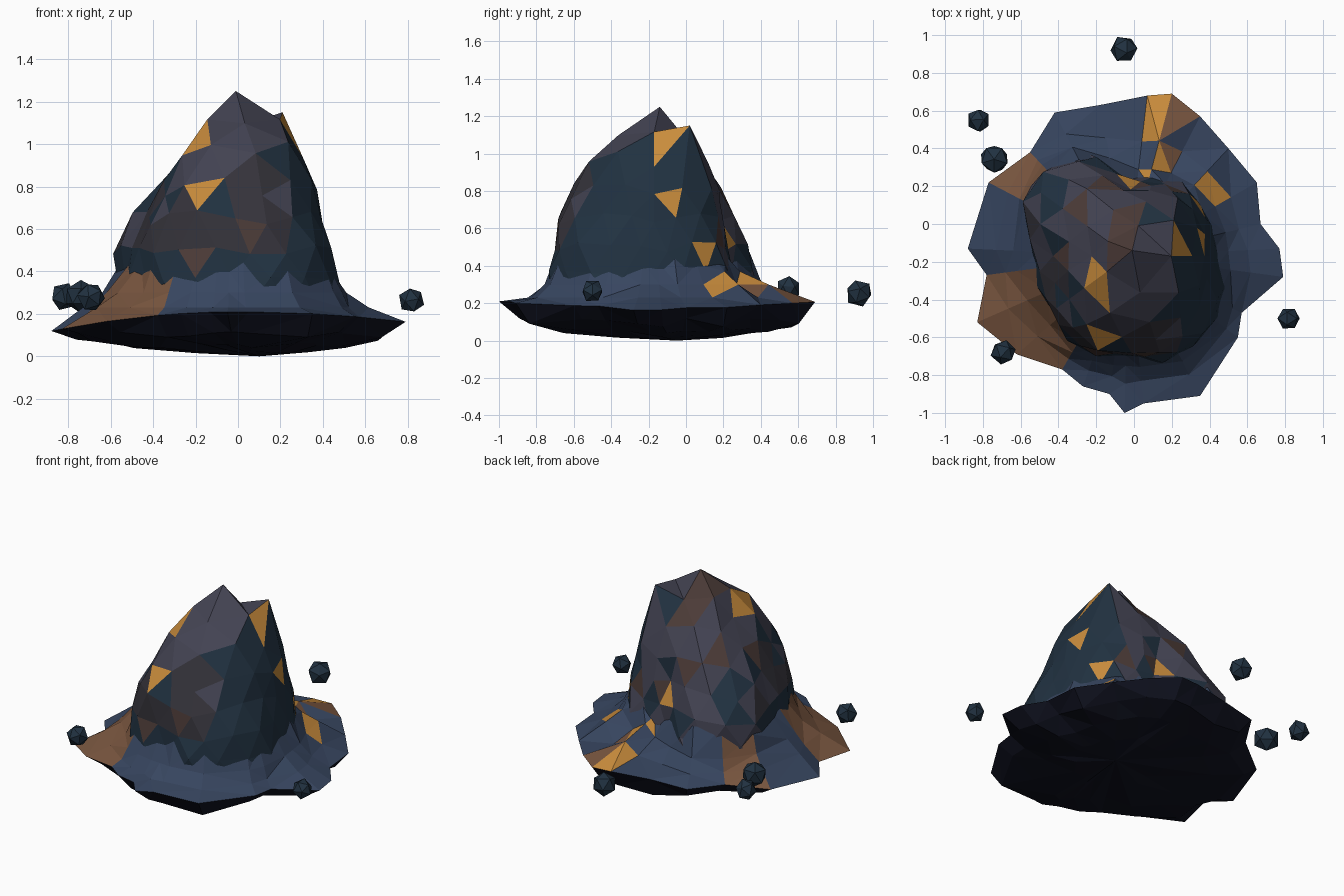
import bpy, bmesh, math, random
from mathutils import Vector, Matrix

if "Cube" in bpy.data.objects:
    bpy.data.objects.remove(bpy.data.objects["Cube"])

random.seed(11)
CX, CY = -0.03, -0.17


def material(name, rgb):
    m = bpy.data.materials.new(name)
    m.diffuse_color = (*rgb, 1)
    m.use_nodes = True
    m.node_tree.nodes["Principled BSDF"].inputs["Base Color"].default_value = m.diffuse_color
    return m


SLATE = material("slate", (.038, .060, .115))
TEAL = material("teal", (.015, .031, .052))
PURPLE = material("purple_grey", (.056, .056, .085))
DARK = material("charcoal", (.036, .034, .044))
BROWN = material("brown", (.070, .043, .038))
EARTH = material("earth", (.19, .092, .050))
GOLD = material("gold", (.58, .26, .045))
NIGHT = material("night", (.005, .006, .014))


def finish(bm, name, mats):
    me = bpy.data.meshes.new(name)
    bm.to_mesh(me)
    bm.free()
    for m in mats:
        me.materials.append(m)
    ob = bpy.data.objects.new(name, me)
    bpy.context.collection.objects.link(ob)
    return ob


def paint(bm, points, index):
    # colour the face closest to each point
    for p in points:
        f = min(bm.faces, key=lambda f: (f.calc_center_median() - Vector(p)).length)
        f.material_index = index


# rock wall radius: one row per height, one column per 30 degrees
LEVELS = [.30, .46, .67, .87, 1.06, 1.21]
RADII = [
    [.50, .50, .47, .42, .64, .63, .52, .50, .56, .55, .60, .56],
    [.46, .47, .45, .38, .61, .64, .48, .48, .54, .54, .58, .54],
    [.41, .43, .42, .35, .50, .56, .39, .43, .50, .52, .53, .46],
    [.37, .38, .38, .33, .41, .30, .27, .31, .42, .42, .43, .40],
    [.30, .33, .25, .19, .21, .18, .15, .18, .25, .25, .27, .28],
    [0] * 12,
]


def wall(az, t):
    # radius and height at azimuth az, t from 0 (foot) to 1 (top)
    a = (az / math.tau * 12) % 12
    i, fa = int(a) % 12, a - int(a)
    s = max(0, min(t, .9999)) * 5
    k, fs = int(s), s - int(s)
    ring = [RADII[j][i] * (1 - fa) + RADII[j][(i + 1) % 12] * fa for j in (k, k + 1)]
    return (ring[0] * (1 - fs) + ring[1] * fs,
            LEVELS[k] * (1 - fs) + LEVELS[k + 1] * fs)


# main rock: icosphere pulled onto the wall shape
bm = bmesh.new()
bmesh.ops.create_icosphere(bm, subdivisions=3, radius=1)
for v in list(bm.verts):
    if v.co.z < -.3:
        bm.verts.remove(v)
for v in bm.verts:
    el = math.degrees(math.asin(max(-1, min(1, v.co.z))))
    az = math.atan2(v.co.y, v.co.x)
    t = (el + 8) / 98
    r, z = wall(az, t)
    if t < 0:
        z = max(.18, .30 + t)
    r *= random.uniform(.97, 1.04)
    v.co = (CX + r * math.cos(az), CY + r * math.sin(az), z + random.uniform(-.02, .02))
for peak in ((-.01, -.14, 1.25), (.21, .02, 1.15)):
    v = min(bm.verts, key=lambda v: (v.co - Vector(peak)).length)
    v.co = peak
bm.normal_update()
for f in bm.faces:
    n, q = f.normal, random.random()
    m = f.calc_center_median()
    if q < .08:
        f.material_index = 3
    elif n.x > .5 or (m.z < .5 and n.y < 0) or q < .2:
        f.material_index = 0
    else:
        f.material_index = 1 if n.y > .1 or n.z > .45 else 2
paint(bm, [(-.24, -.30, 1.0), (-.19, -.36, 1.0), (-.17, -.58, .78), (.24, -.06, 1.1),
           (.37, -.05, .70), (-.08, .22, .50), (.38, .12, .5)], 4)
finish(bm, "main_rock", [TEAL, PURPLE, DARK, BROWN, GOLD])

# rim outline of the base, counter-clockwise
RIM = [(.67, 0), (.65, .22), (.50, .40), (.35, .57), (.20, .69), (.07, .68), (-.18, .63),
       (-.42, .59), (-.55, .38), (-.77, .22), (-.88, -.13), (-.78, -.27), (-.83, -.52),
       (-.62, -.69), (-.38, -.77), (-.27, -.86), (-.13, -.90), (-.05, -1.0), (.05, -.95),
       (.35, -.91), (.55, -.60), (.57, -.47), (.79, -.28), (.77, -.13)]
rim = [Vector((x, y, .21 - (.055 if x > 0 else .085) * (x / .85) ** 2)) for x, y in RIM]
N = len(rim)


def bridge(bm, a, b, flip=False):
    for i in range(N):
        j = (i + 1) % N
        quad = [a[i], a[j], b[j], b[i]]
        bm.faces.new(quad[::-1] if flip else quad)


# skirt: concave apron from the rim up to the rock wall
bm = bmesh.new()
rings = [[], [], [], []]
c = Vector((CX, CY, 0))
for i, p in enumerate(rim):
    az = math.atan2(p.y - CY, p.x - CX)
    d = Vector((math.cos(az), math.sin(az), 0))
    r0, r1 = wall(az, 0)[0], wall(az, .2)[0]
    rr = (p - c).xy.length
    west = .05 if 10 <= i <= 12 else 0       # broad foot on the left side
    foot = min(r0 + .03 + west, rr - .04)
    up = .07 if i in (2, 4) else 0           # two raised spurs at the back right
    rings[0].append(bm.verts.new(p))
    rings[1].append(bm.verts.new(c + d * (foot * .62 + rr * .38) + Vector((0, 0, .23 + up))))
    rings[2].append(bm.verts.new(c + d * foot + Vector((0, 0, .30 + up))))
    rings[3].append(bm.verts.new(c + d * (r1 - .015) + Vector((0, 0, .43 + random.uniform(-.03, .05)))))
for k in range(3):
    bridge(bm, rings[k], rings[k + 1])
for f in bm.faces:
    m = f.calc_center_median()
    deg = math.degrees(math.atan2(m.y - CY, m.x - CX)) % 360
    f.material_index = 1 if 138 < deg < 160 or 192 < deg < 242 else 0
bmesh.ops.triangulate(bm, faces=bm.faces[:])
paint(bm, [(.43, .17, .38), (.42, .22, .32), (.46, .15, .30),
           (.14, .60, .24), (.14, .48, .28), (.12, .38, .34), (.10, .30, .38)], 2)
paint(bm, [(.24, .58, .24), (.20, .42, .30)], 1)
finish(bm, "skirt", [SLATE, EARTH, GOLD])

# underside: shallow faceted bowl
bm = bmesh.new()
low = Vector((.10, -.05, 0))
prev = [bm.verts.new(p) for p in rim]
for s, z, dz in ((.90, .095, .025), (.66, .052, .014), (.34, .024, .01)):
    ring = []
    for p in rim:
        q = low + (p - low) * (s * random.uniform(.96, 1.03))
        if q.x > .35:
            q.x *= .93
        q.z = z + random.uniform(-dz, dz)
        ring.append(bm.verts.new(q))
    bridge(bm, prev, ring, flip=True)
    prev = ring
tip = bm.verts.new(low)
for i in range(N):
    bm.faces.new((prev[(i + 1) % N], prev[i], tip))
bmesh.ops.triangulate(bm, faces=bm.faces[:])
finish(bm, "underside", [NIGHT])

# small floating stones around the rock
STONES = [(-.05, .925, .255, .075), (-.82, .55, .28, .066), (-.74, .345, .285, .082),
          (-.69, -.68, .28, .07), (.82, -.50, .265, .062)]
for i, (x, y, z, r) in enumerate(STONES):
    bm = bmesh.new()
    bmesh.ops.create_icosphere(bm, subdivisions=1, radius=r)
    for v in bm.verts:
        v.co *= random.uniform(.9, 1.06)
    bmesh.ops.rotate(bm, verts=bm.verts, matrix=Matrix.Rotation(i * 1.3 + .4, 3, Vector((1, .5, .7))))
    bmesh.ops.translate(bm, verts=bm.verts, vec=(x, y, z))
    finish(bm, f"stone_{i + 1}", [TEAL])
